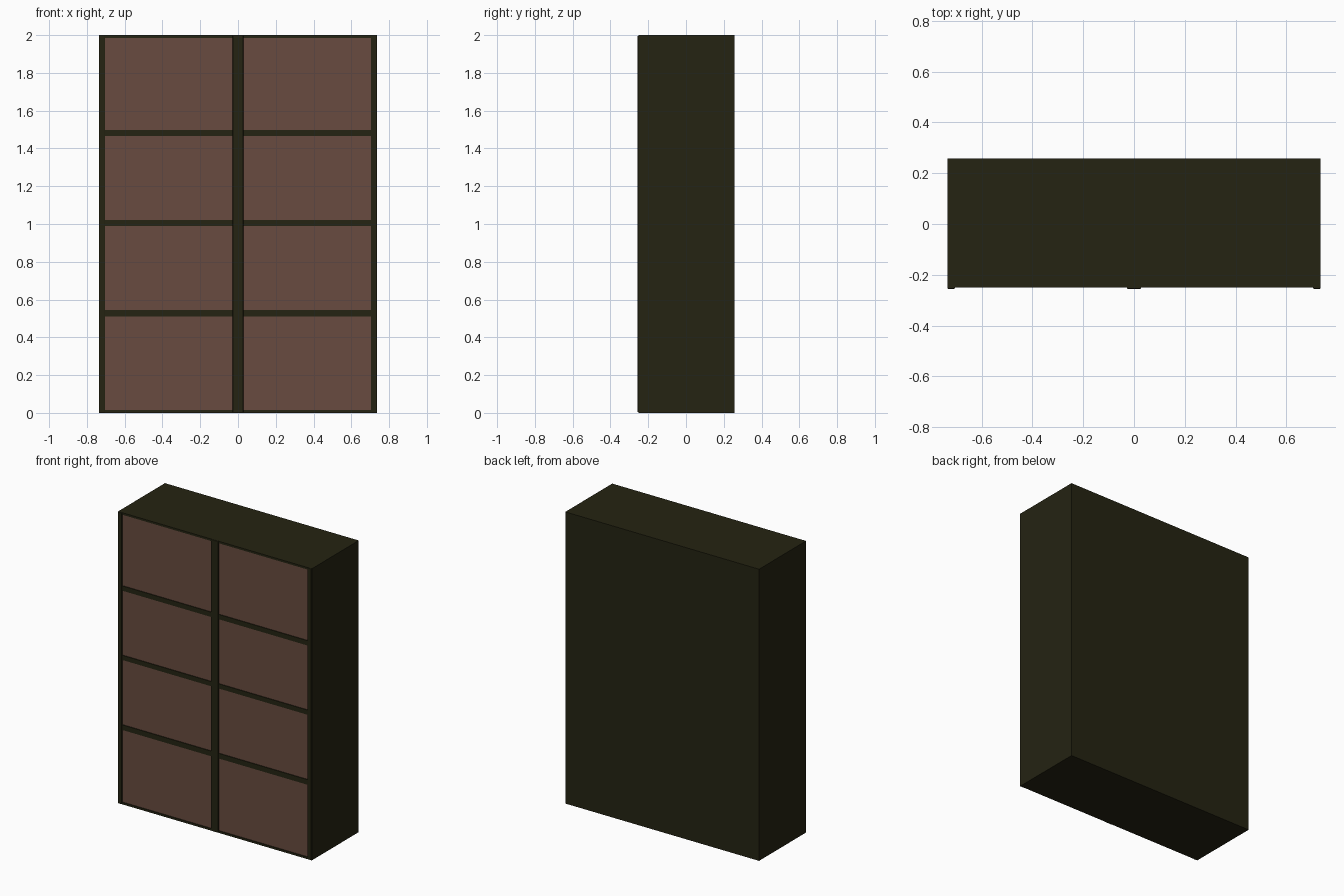
import bpy

if "Cube" in bpy.data.objects:
    bpy.data.objects.remove(bpy.data.objects["Cube"])


def material(name, rgb):
    m = bpy.data.materials.new(name)
    m.diffuse_color = (*rgb, 1)
    m.use_nodes = True
    m.node_tree.nodes["Principled BSDF"].inputs["Base Color"].default_value = m.diffuse_color
    return m


DARK = material("dark olive wood", (0.018, 0.017, 0.006))
BROWN = material("warm brown panel", (0.14, 0.07, 0.05))


def box(name, x, y, z, mat, bevel=0):
    """Box from (min, max) ranges on each axis."""
    bpy.ops.mesh.primitive_cube_add(size=1, location=[(a + b) / 2 for a, b in (x, y, z)])
    o = bpy.context.object
    o.name = name
    o.scale = [b - a for a, b in (x, y, z)]
    bpy.ops.object.transform_apply(location=False, rotation=False, scale=True)
    o.data.materials.append(mat)
    if bevel:
        mod = o.modifiers.new("soft edge", 'BEVEL')
        mod.width = bevel
        mod.segments = 2
    return o


W, BACK, FRONT, PROUD, PANEL = 0.735, 0.258, -0.25, -0.256, -0.245
T = 0.014                                     # top and bottom board thickness
SHELVES = [(0.51, 0.545), (0.99, 1.022), (1.465, 1.498)]

# carcass: sides, top, bottom and back
for s, side in ((-1, "left"), (1, "right")):
    box(side + "_side", sorted((s * 0.705, s * W)), (FRONT, BACK), (0, 2), DARK)
    box(side + "_front_trim", sorted((s * 0.706, s * (W - 0.0005))), (PROUD, FRONT + 0.01),
        (0.001, 1.999), DARK, 0.004)
box("top_board", (-0.705, 0.705), (FRONT, BACK), (2 - T, 2), DARK)
box("bottom_board", (-0.705, 0.705), (FRONT, BACK), (0, T), DARK)
box("back_panel", (-0.705, 0.705), (BACK - 0.02, BACK), (T, 2 - T), DARK)

# centre divider and shelf rails
box("centre_divider", (-0.028, 0.028), (PROUD, BACK - 0.02), (0.001, 1.999), DARK, 0.004)
for i, z in enumerate(SHELVES):
    box(f"shelf_{i + 1}", (-0.705, 0.705), (FRONT, BACK - 0.02), z, DARK)

# brown drawer fronts filling each compartment
edges = [T] + [e for z in SHELVES for e in z] + [2 - T]
for row in range(4):
    for x, side in (((-0.705, -0.028), "left"), ((0.028, 0.705), "right")):
        box(f"{side}_drawer_front_{row + 1}", x, (PANEL, PANEL + 0.02),
            (edges[2 * row], edges[2 * row + 1]), BROWN)
